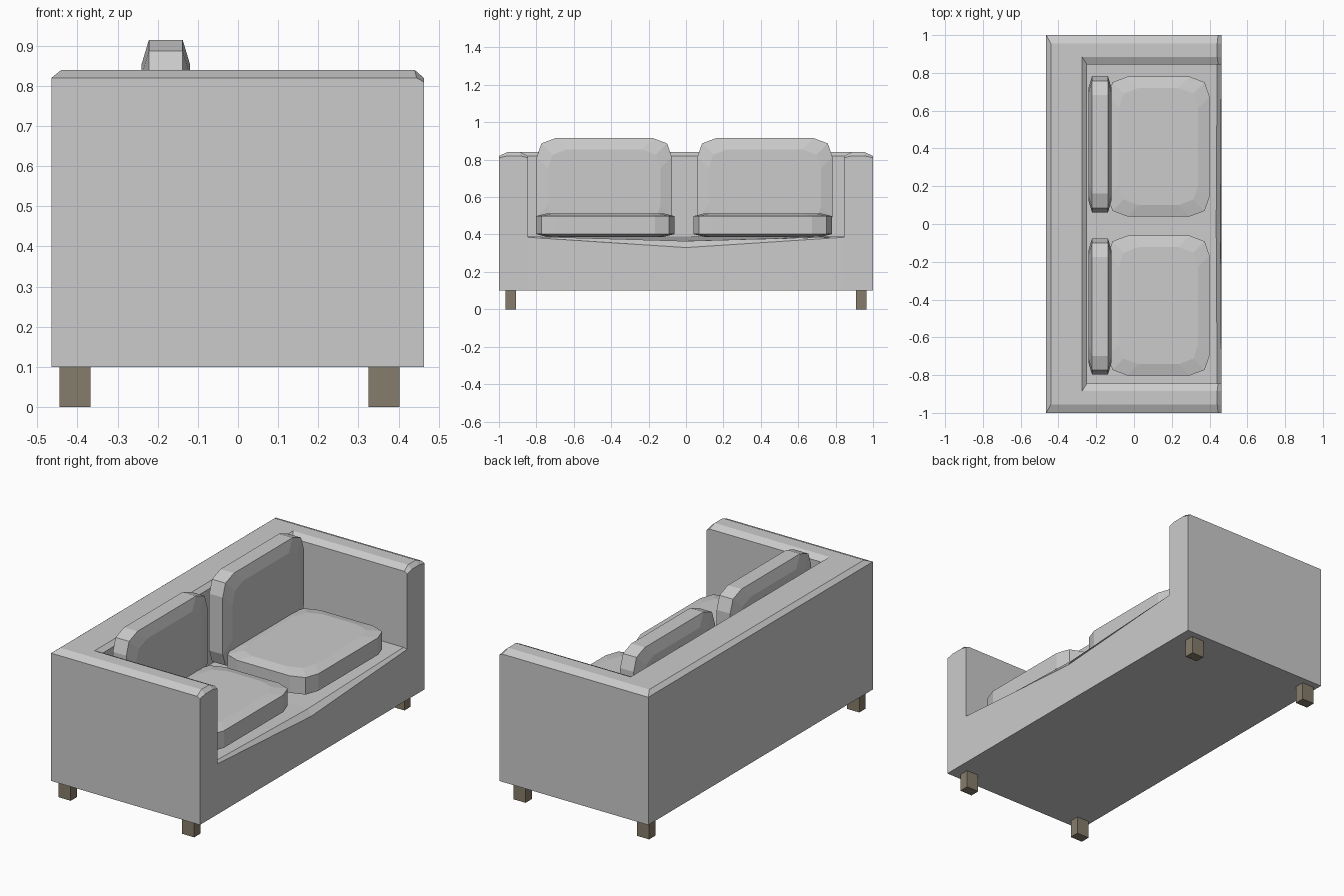
import bpy, bmesh

if "Cube" in bpy.data.objects:
    bpy.data.objects.remove(bpy.data.objects["Cube"])


def material(name, rgb):
    m = bpy.data.materials.new(name)
    m.diffuse_color = (*rgb, 1)
    m.use_nodes = True
    m.node_tree.nodes["Principled BSDF"].inputs["Base Color"].default_value = m.diffuse_color
    return m


def finish(bm, name, mat=None):
    bmesh.ops.remove_doubles(bm, verts=bm.verts, dist=0.0005)
    bmesh.ops.recalc_face_normals(bm, faces=bm.faces)
    me = bpy.data.meshes.new(name)
    bm.to_mesh(me)
    bm.free()
    if mat:
        me.materials.append(mat)
    ob = bpy.data.objects.new(name, me)
    bpy.context.collection.objects.link(ob)
    return ob


def loft(bm, rings, closed=False):
    rows = [[bm.verts.new(p) for p in r] for r in rings]
    n = len(rows[0])
    for a, b in zip(rows, rows[1:]):
        for i in range(n if closed else n - 1):
            j = (i + 1) % n
            bm.faces.new((a[i], a[j], b[j], b[i]))
    return rows


wood = material("leg_wood", (0.24, 0.20, 0.145))
fabric = material("cushion_fabric", (0.55, 0.55, 0.55))

# Frame: arms and back swept as one U-shaped profile
FRONT, BACK, IN_Y, IN_X = 0.463, -0.465, 0.845, -0.25
arm_y = [1.0, 1.0, 0.955, 0.885, IN_Y, IN_Y]
back_x = [BACK, BACK, -0.44, -0.275, IN_X, IN_X]
top_z = [0.10, 0.82, 0.84, 0.84, 0.82, 0.39]
cap_z = [0.10, 0.81, 0.82, 0.82, 0.81, 0.385]
front_x = [FRONT, 0.445, 0.44, 0.44, 0.445, 0.44]


def station(xs, zs, side):
    return [(x, side * y, z) for x, y, z in zip(xs, arm_y, zs)]


bm = bmesh.new()
rows = loft(bm, [station([FRONT] * 6, cap_z, -1), station(front_x, top_z, -1),
                 station(back_x, top_z, -1), station(back_x, top_z, 1),
                 station(front_x, top_z, 1), station([FRONT] * 6, cap_z, 1)])
for row, s in ((rows[0], -1), (rows[-1], 1)):
    bm.faces.new(row + [bm.verts.new((FRONT, s * IN_Y, 0.10))])

# Sagging seat deck and front panel
end = lambda y: [(IN_X, y, 0.39), (0.44, y, 0.39), (FRONT, y, 0.385), (FRONT, y, 0.10)]
middle = [(IN_X, 0, 0.39), (0.435, 0, 0.365), (FRONT - 0.005, 0, 0.33), (FRONT, 0, 0.10)]
loft(bm, [end(-IN_Y), middle, end(IN_Y)])

# Underside
bm.faces.new([bm.verts.new((x, y, 0.10)) for x, y in
              ((BACK, -1), (BACK, 1), (FRONT, 1), (FRONT, IN_Y), (FRONT, 0),
               (FRONT, -IN_Y), (FRONT, -1))])
finish(bm, "sofa_frame")


def outline(a, b, cut):
    # Rounded rectangle with three points per corner
    q = [(a, b - cut), (a - cut * 0.25, b - cut * 0.28), (a - cut, b)]
    mx = lambda pts: [(-x, y) for x, y in reversed(pts)]
    h = q + mx(q)
    return h + [(-x, -y) for x, y in h]


def cushion(name, place, a, b, cut, rim, full, inset):
    bm = bmesh.new()
    big, small = outline(a, b, cut), outline(a - inset, b - inset, cut)
    rows = loft(bm, [[place(u, v, w) for u, v in ring] for ring, w in
                     ((small, -full), (big, -rim), (big, rim), (small, full))], True)
    bm.faces.new(rows[0])
    bm.faces.new(rows[-1])
    finish(bm, name, fabric)


# Loose cushions
for side, seat_y, back_y in (("left", -0.432, -0.437), ("right", 0.41, 0.422)):
    cushion("seat_cushion_" + side,
            lambda u, v, w: (0.13 + u, seat_y + v, 0.45 + w),
            0.27, 0.37, 0.105, 0.048, 0.063, 0.06)
    cushion("back_cushion_" + side,
            lambda u, v, w: (-0.18 + w, back_y + u, 0.655 + v),
            0.361, 0.26, 0.10, 0.042, 0.06, 0.06)

# Legs
for xn, x0, x1 in (("back", -0.445, -0.368), ("front", 0.325, 0.402)):
    for yn, s in (("left", -1), ("right", 1)):
        bm = bmesh.new()
        bmesh.ops.create_cube(bm, size=1)
        for v in bm.verts:
            v.co = ((x0 + x1) / 2 + v.co.x * (x1 - x0),
                    s * 0.936 + v.co.y * 0.056, 0.05 + v.co.z * 0.1)
        finish(bm, f"{xn}_leg_{yn}", wood)
